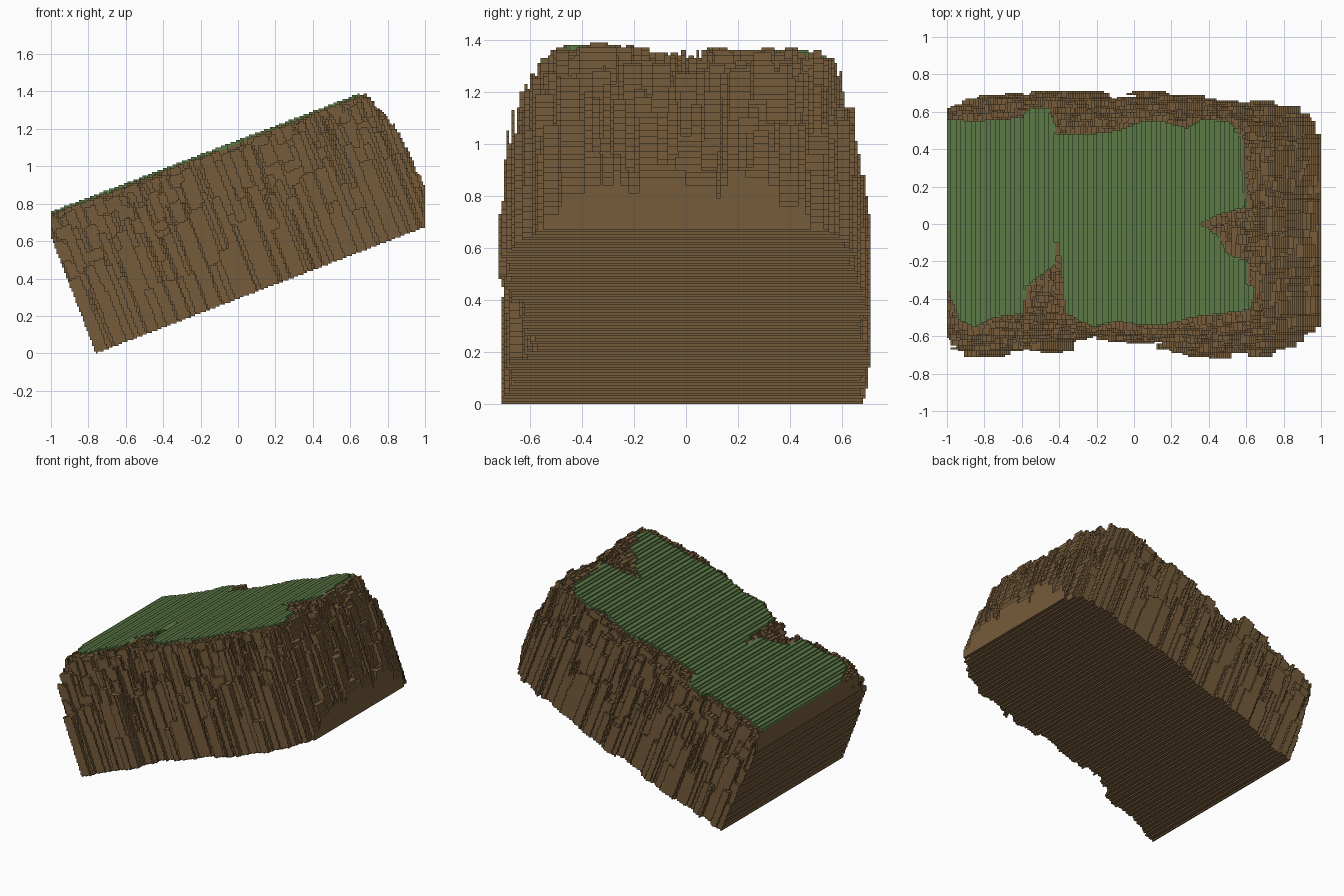
import bpy, math, random

if "Cube" in bpy.data.objects:
    bpy.data.objects.remove(bpy.data.objects["Cube"])

random.seed(11)
S = 0.01                                     # block size
NX, NY, NZ = 200, 144, 142                   # block counts in x, y, z
X0, Y0 = -1.0, -0.72
TILT = math.radians(21)
C, N = math.cos(TILT), math.sin(TILT)
TOP = 0.792                                  # slab thickness (across the tilt)
NU = 208                                     # cells along the slope

# outer foot of the cliff: (along slope, y)
outer = [(-.4, .68), (.15, .68), (.3, .69), (.5, .705), (.7, .70), (.8, .65), (.92, .705), (1.13, .685),
         (1.3, .69), (1.4, .65), (1.65, .635), (1.78, .59), (1.85, .53), (1.92, .42), (1.945, .2),
         (1.93, .05), (1.95, -.22), (1.925, -.45), (1.86, -.57), (1.73, -.655), (1.6, -.69), (1.4, -.70),
         (1.2, -.675), (1.02, -.61), (.9, -.63), (.75, -.605), (.62, -.575), (.5, -.63),
         (.42, -.695), (.25, -.665), (.1, -.70), (-.4, -.70)]

# edge of the grass as seen from the top: (x, y)
grass_xy = [(-1.4, .53), (-.95, .56), (-.88, .55), (-.72, .56), (-.6, .57), (-.56, .62), (-.46, .62),
            (-.43, .54), (-.42, .48), (-.25, .48), (-.08, .50), (.04, .55), (.15, .55), (.28, .51),
            (.36, .56), (.5, .55), (.57, .47), (.58, .2), (.6, .09), (.45, .05), (.35, 0), (.45, -.06),
            (.5, -.16), (.6, -.2), (.6, -.32), (.65, -.34), (.62, -.46), (.3, -.5), (.16, -.54),
            (.04, -.54), (-.1, -.52), (-.22, -.55), (-.37, -.48), (-.38, -.35), (-.40, -.1),
            (-.43, -.1), (-.43, -.22), (-.58, -.34), (-.6, -.48), (-.75, -.5), (-.85, -.55),
            (-.93, -.52), (-1.0, -.34), (-1.4, -.34)]
grass = [((x + 0.76 + 0.79 * N) / C, y) for x, y in grass_xy]


def inside(p, poly):
    hit = False
    for (ax, ay), (bx, by) in zip(poly, poly[1:] + poly[:1]):
        if (ay > p[1]) != (by > p[1]) and p[0] < ax + (p[1] - ay) * (bx - ax) / (by - ay):
            hit = not hit
    return hit


def distance(p, poly):
    best = 9.0
    for (ax, ay), (bx, by) in zip(poly, poly[1:] + poly[:1]):
        dx, dy = bx - ax, by - ay
        t = max(0, min(1, ((p[0] - ax) * dx + (p[1] - ay) * dy) / (dx * dx + dy * dy)))
        best = min(best, math.hypot(p[0] - ax - t * dx, p[1] - ay - t * dy))
    return best


# rock slabs: flat-topped columns that step down from the grass to the foot
height = [[0.0] * NY for _ in range(NU)]


def slab(u, y, wu, wy):
    if not inside((u, y), outer):
        h = 0.0
    elif inside((u, y), grass):
        h = TOP - 0.012
    else:
        dg, do = distance((u, y), grass), distance((u, y), outer)
        t = dg / (dg + do + 1e-6) + random.uniform(-0.2, 0.2)
        t = max(0.0, min(1.0, t))
        h = (TOP - 0.012) * (1 - 0.72 * t ** 2.5)
    i0, i1 = int((u - wu) / S), int((u + wu) / S)
    j0, j1 = int((y - wy - Y0) / S), int((y + wy - Y0) / S)
    for i in range(max(0, i0), min(NU, i1 + 1)):
        for j in range(max(0, j0), min(NY, j1 + 1)):
            height[i][j] = h


for a in range(54):
    for b in range(38):
        slab(a * 0.04, Y0 + b * 0.04, 0.024, 0.024)
for _ in range(4500):
    u, y = random.uniform(0, 2.08), random.uniform(-0.73, 0.73)
    if u > 1.3 or abs(y) > 0.4 or u < 0.8:
        a, b = random.uniform(0.012, 0.04), random.uniform(0.006, 0.02)
        slab(u, y, *((b, a) if u > 1.8 else (a, b)))     # long side follows the cliff

# grass cells
is_grass = [[inside(((i + .5) * S, Y0 + (j + .5) * S), grass) for j in range(NY)] for i in range(NU)]
for i in range(NU):
    for j in range(NY):
        if is_grass[i][j]:
            height[i][j] = TOP

# fill the upright block grid from the tilted slab (0 empty, 1 rock, 2 grass)
EMPTY = bytes(NY)
grid = [[EMPTY] * NZ for _ in range(NX)]
for i in range(NX):
    for k in range(NZ):
        dx, z = X0 + (i + .5) * S + 0.76, (k + .5) * S
        u, w = dx * C + z * N, -dx * N + z * C
        if u < 0 or w < 0 or w > TOP or u >= NU * S:
            continue
        row, g = height[int(u / S)], is_grass[int(u / S)]
        if w > 0.772:
            grid[i][k] = bytes((2 if g[j] else 1) if w < row[j] else 0 for j in range(NY))
        else:
            grid[i][k] = bytes([w < h for h in row])

parts = {1: ([], []), 2: ([], [])}


def quad(code, pts):
    verts, faces = parts[code]
    n = len(verts)
    verts.extend((X0 + a * S, Y0 + b * S, c * S) for a, b, c in pts)
    faces.append((n, n + 1, n + 2, n + 3))


def runs(codes):
    """Merge equal neighbouring codes into (code, start, end)."""
    start = 0
    for p in range(1, len(codes) + 1):
        if p == len(codes) or codes[p] != codes[start]:
            if codes[start]:
                yield codes[start], start, p
            start = p


def line(i, k):
    return grid[i][k] if 0 <= i < NX and 0 <= k < NZ else EMPTY


# faces towards +-x and +-z, merged along y
for i in range(NX):
    for k in range(NZ):
        me = grid[i][k]
        if me is EMPTY:
            continue
        for di, dk in ((1, 0), (-1, 0), (0, 1), (0, -1)):
            nb = line(i + di, k + dk)
            if nb == me:
                continue
            for c, a, b in runs([m if not n else 0 for m, n in zip(me, nb)]):
                if di:
                    x = i + (di > 0)
                    pts = [(x, a, k), (x, b, k), (x, b, k + 1), (x, a, k + 1)]
                else:
                    z = k + (dk > 0)
                    pts = [(i, a, z), (i + 1, a, z), (i + 1, b, z), (i, b, z)]
                quad(c, pts if di + dk > 0 else pts[::-1])

# faces towards +-y, merged along z
for i in range(NX):
    cols = [bytes(c) for c in zip(*grid[i])]
    empty = bytes(NZ)
    for j in range(NY):
        for dj in (1, -1):
            nb = cols[j + dj] if 0 <= j + dj < NY else empty
            if nb == cols[j]:
                continue
            y = j + (dj > 0)
            for c, a, b in runs([m if not n else 0 for m, n in zip(cols[j], nb)]):
                pts = [(i, y, a), (i, y, b), (i + 1, y, b), (i + 1, y, a)]
                quad(c, pts if dj > 0 else pts[::-1])

# objects
for code, name, mat_name, colour in ((1, "cliff_rock", "rock brown", (0.180, 0.107, 0.044, 1)),
                                     (2, "grass_top", "grass green", (0.105, 0.192, 0.062, 1))):
    mesh = bpy.data.meshes.new(name)
    mesh.from_pydata(parts[code][0], [], parts[code][1])
    mat = bpy.data.materials.new(mat_name)
    mat.diffuse_color = colour
    mat.use_nodes = True
    mat.node_tree.nodes["Principled BSDF"].inputs["Base Color"].default_value = mat.diffuse_color
    mesh.materials.append(mat)
    mesh.update()
    bpy.context.collection.objects.link(bpy.data.objects.new(name, mesh))
